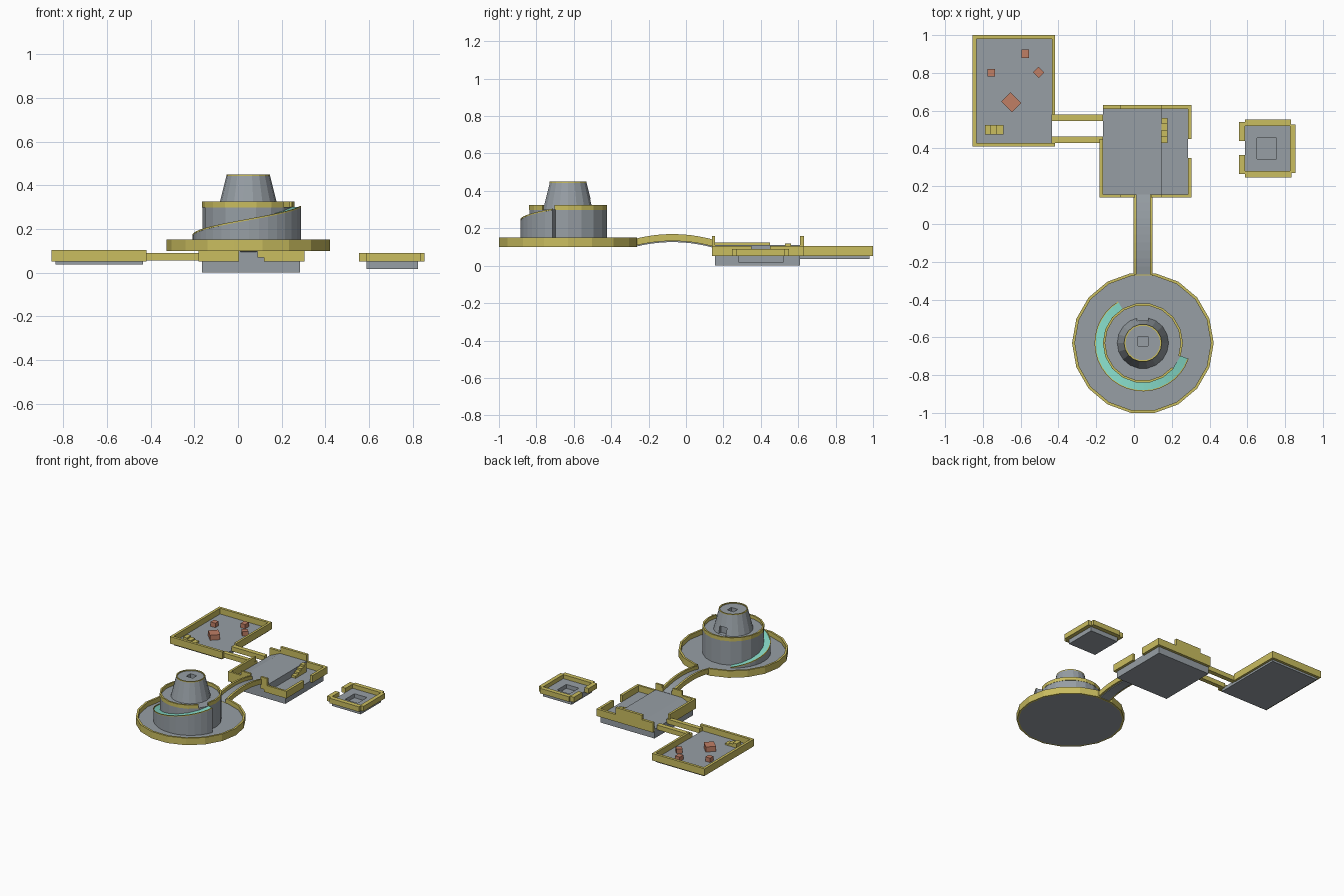
import bpy, bmesh, math
from mathutils import Matrix

if "Cube" in bpy.data.objects:
    bpy.data.objects.remove(bpy.data.objects["Cube"])


def material(name, rgb):
    m = bpy.data.materials.new(name)
    m.diffuse_color = (*rgb, 1)
    m.use_nodes = True
    m.node_tree.nodes["Principled BSDF"].inputs["Base Color"].default_value = m.diffuse_color
    return m


GREY = material("stone_grey", (0.31, 0.345, 0.375))
YELLOW = material("wall_yellow", (0.59, 0.51, 0.115))
RED = material("block_red", (0.53, 0.21, 0.13))
CYAN = material("ramp_cyan", (0.23, 0.68, 0.56))


def finish(name, bm, *mats):
    bmesh.ops.recalc_face_normals(bm, faces=bm.faces)
    me = bpy.data.meshes.new(name)
    bm.to_mesh(me)
    bm.free()
    for m in mats:
        me.materials.append(m)
    ob = bpy.data.objects.new(name, me)
    bpy.context.collection.objects.link(ob)
    return ob


def boxes(name, mat, *items):
    """Each item: x0, x1, y0, y1, z0, z1 [, turn in degrees]."""
    bm = bmesh.new()
    for x0, x1, y0, y1, z0, z1, *turn in items:
        mtx = (Matrix.Translation(((x0 + x1) / 2, (y0 + y1) / 2, (z0 + z1) / 2))
               @ Matrix.Rotation(math.radians(turn[0] if turn else 0), 4, 'Z')
               @ Matrix.Diagonal((x1 - x0, y1 - y0, z1 - z0, 1)))
        bmesh.ops.create_cube(bm, size=1, matrix=mtx)
    return finish(name, bm, mat)


def extrude_profile(name, mat, pts, axis, a, b):
    """Closed profile (u, z) pushed from a to b along x or y."""
    bm = bmesh.new()
    rings = [[bm.verts.new((w, u, z) if axis == 'x' else (u, w, z)) for u, z in pts] for w in (a, b)]
    n = len(pts)
    for i in range(n):
        j = (i + 1) % n
        bm.faces.new((rings[0][i], rings[0][j], rings[1][j], rings[1][i]))
    for r in rings:
        bm.faces.new(r)
    return finish(name, bm, mat)


CX, CY, SIDES = 0.047, -0.63, 18


def arc_wall(name, mats, r0, r1, a0, a1, n, zlow, zhigh, closed=False):
    """Curved wall around the tower axis; zlow and zhigh are functions of t in 0..1."""
    bm = bmesh.new()
    rings = []
    for i in range(n if closed else n + 1):
        t = i / n
        a = math.radians(a0 + (a1 - a0) * t)
        rings.append([bm.verts.new((CX + r * math.cos(a), CY + r * math.sin(a), f(t)))
                      for r, f in ((r0, zlow), (r1, zlow), (r1, zhigh), (r0, zhigh))])
    for i in range(n):
        p, q = rings[i], rings[(i + 1) % len(rings)]
        for k in range(4):
            f = bm.faces.new((p[k], p[(k + 1) % 4], q[(k + 1) % 4], q[k]))
            f.material_index = 1 if k == 2 and len(mats) > 1 else 0
    if not closed:
        bm.faces.new(rings[0])
        bm.faces.new(rings[-1])
    return finish(name, bm, *mats)


def frustum(name, mat, r0, r1, z0, z1):
    bm = bmesh.new()
    bmesh.ops.create_cone(bm, cap_ends=True, segments=SIDES, radius1=r0, radius2=r1, depth=z1 - z0)
    # put a corner exactly on the +x axis
    v = max(bm.verts, key=lambda v: v.co.x)
    bmesh.ops.rotate(bm, verts=bm.verts, cent=(0, 0, 0),
                     matrix=Matrix.Rotation(-math.atan2(v.co.y, v.co.x), 3, 'Z'))
    bmesh.ops.translate(bm, verts=bm.verts, vec=(CX, CY, (z0 + z1) / 2))
    return finish(name, bm, mat)


def carve(ob, *items):
    for it in items:
        cutter = boxes("cutter", GREY, it)
        mod = ob.modifiers.new("cut", 'BOOLEAN')
        mod.operation, mod.object, mod.solver = 'DIFFERENCE', cutter, 'EXACT'
        bpy.context.view_layer.objects.active = ob
        bpy.ops.object.modifier_apply(modifier=mod.name)
        bpy.data.objects.remove(cutter)


def const(z):
    return lambda t: z


# Block yard at back left
boxes("yard_floor", GREY, (-0.835, -0.435, 0.43, 0.98, 0.037, 0.062))
boxes("yard_walls", YELLOW,
      (-0.855, -0.835, 0.41, 1.0, 0.052, 0.105), (-0.435, -0.418, 0.58, 1.0, 0.052, 0.105),
      (-0.835, -0.435, 0.98, 1.0, 0.052, 0.105), (-0.835, -0.418, 0.41, 0.43, 0.052, 0.105))
boxes("yard_blocks", RED,
      (-0.685, -0.615, 0.605, 0.685, 0.06, 0.1, 45), (-0.775, -0.735, 0.78, 0.82, 0.06, 0.095),
      (-0.595, -0.557, 0.88, 0.925, 0.06, 0.095), (-0.526, -0.484, 0.782, 0.824, 0.06, 0.095, 45))
boxes("yard_steps", YELLOW,
      *[(-0.79 + 0.033 * i, -0.757 + 0.033 * i, 0.475, 0.525, 0.06, 0.095 - 0.011 * i) for i in range(3)])

# Twin beams joining yard and hall
boxes("beam_bridge", YELLOW, (-0.437, -0.163, 0.43, 0.462, 0.055, 0.09),
      (-0.437, -0.163, 0.545, 0.58, 0.055, 0.09))

# Central hall: base with ramped side, raised middle and low right side
boxes("hall_base", GREY, (-0.165, 0.285, 0.155, 0.61, 0.0, 0.058))
extrude_profile("hall_platform", GREY,
                [(-0.165, 0.05), (0.145, 0.05), (0.145, 0.11), (-0.075, 0.11), (-0.165, 0.07)],
                'y', 0.155, 0.61)
boxes("hall_walls", YELLOW,
      (-0.182, -0.165, 0.14, 0.45, 0.052, 0.125), (-0.165, -0.075, 0.14, 0.155, 0.052, 0.125),
      (-0.075, 0.004, 0.14, 0.155, 0.052, 0.158), (0.09, 0.145, 0.14, 0.155, 0.07, 0.158),
      (0.12, 0.305, 0.14, 0.155, 0.052, 0.105), (-0.165, -0.075, 0.61, 0.63, 0.052, 0.125),
      (-0.075, 0.145, 0.61, 0.63, 0.052, 0.158), (0.145, 0.305, 0.61, 0.63, 0.052, 0.105),
      (0.285, 0.305, 0.155, 0.35, 0.052, 0.105), (0.285, 0.305, 0.45, 0.61, 0.052, 0.105))
boxes("hall_steps", YELLOW,
      *[(0.145, 0.178, 0.43 + 0.033 * i, 0.463 + 0.033 * i, 0.055, 0.075 + 0.015 * i) for i in range(4)])

# Detached island with a square pit
island = boxes("island_base", GREY, (0.588, 0.825, 0.28, 0.52, 0.018, 0.06))
carve(island, (0.65, 0.755, 0.345, 0.455, 0.03, 0.1))
boxes("island_walls", YELLOW,
      (0.555, 0.588, 0.265, 0.365, 0.052, 0.09), (0.555, 0.588, 0.44, 0.54, 0.052, 0.09),
      (0.588, 0.83, 0.52, 0.552, 0.052, 0.09), (0.588, 0.835, 0.246, 0.28, 0.052, 0.09),
      (0.825, 0.855, 0.27, 0.528, 0.052, 0.09))

# Arched bridge from hall to tower disc
def arch(y, z):
    s = (y + 0.268) / 0.423
    return z + 0.035 * 4 * s * (1 - s) * 0.8 - 0.008 * s


ys = [-0.268 + 0.423 * i / 10 for i in range(11)]
for name, mat, xa, xb, lo, hi in (("bridge_deck", GREY, 0.012, 0.084, 0.102, 0.12),
                                  ("bridge_rail_left", YELLOW, -0.003, 0.012, 0.108, 0.145),
                                  ("bridge_rail_right", YELLOW, 0.084, 0.099, 0.108, 0.145)):
    extrude_profile(name, mat, [(y, arch(y, lo)) for y in ys] + [(y, arch(y, hi)) for y in reversed(ys)],
                    'x', xa, xb)

# Tower disc with rim, left open at the bridge
frustum("disc_floor", GREY, 0.363, 0.363, 0.1, 0.118)
arc_wall("disc_rim", [YELLOW], 0.36, 0.375, 100, 440, 17, const(0.1), const(0.152))
boxes("disc_rim_ends", YELLOW, (-0.018, 0.002, -0.275, -0.261, 0.1, 0.152),
      (0.094, 0.112, -0.275, -0.261, 0.1, 0.152), (0.0, 0.095, -0.275, -0.261, 0.1, 0.118))

# Drum and parapet, open where the ramp arrives
frustum("tower_drum", GREY, 0.21, 0.21, 0.11, 0.3)
arc_wall("drum_parapet", [YELLOW], 0.2, 0.212, 340, 680, 17, const(0.298), const(0.325))

# Winding ramp: solid sides, coloured top, thin outer curb
arc_wall("ramp", [GREY, CYAN], 0.204, 0.255, 121, 341, 22, const(0.115),
         lambda t: 0.119 + 0.181 * t)
arc_wall("ramp_curb", [YELLOW], 0.25, 0.256, 121, 341, 22, lambda t: 0.117 + 0.181 * t,
         lambda t: 0.124 + 0.181 * t)

# Tapered keep with doorway, roof pit and roof edge
keep = frustum("tower_keep", GREY, 0.136, 0.1, 0.3, 0.443)
carve(keep, (0.017, 0.077, -0.525, -0.45, 0.301, 0.355), (0.02, 0.074, -0.645, -0.595, 0.41, 0.5))
arc_wall("keep_edge", [YELLOW], 0.092, 0.1, 0, 360, SIDES, const(0.441), const(0.45), True)
